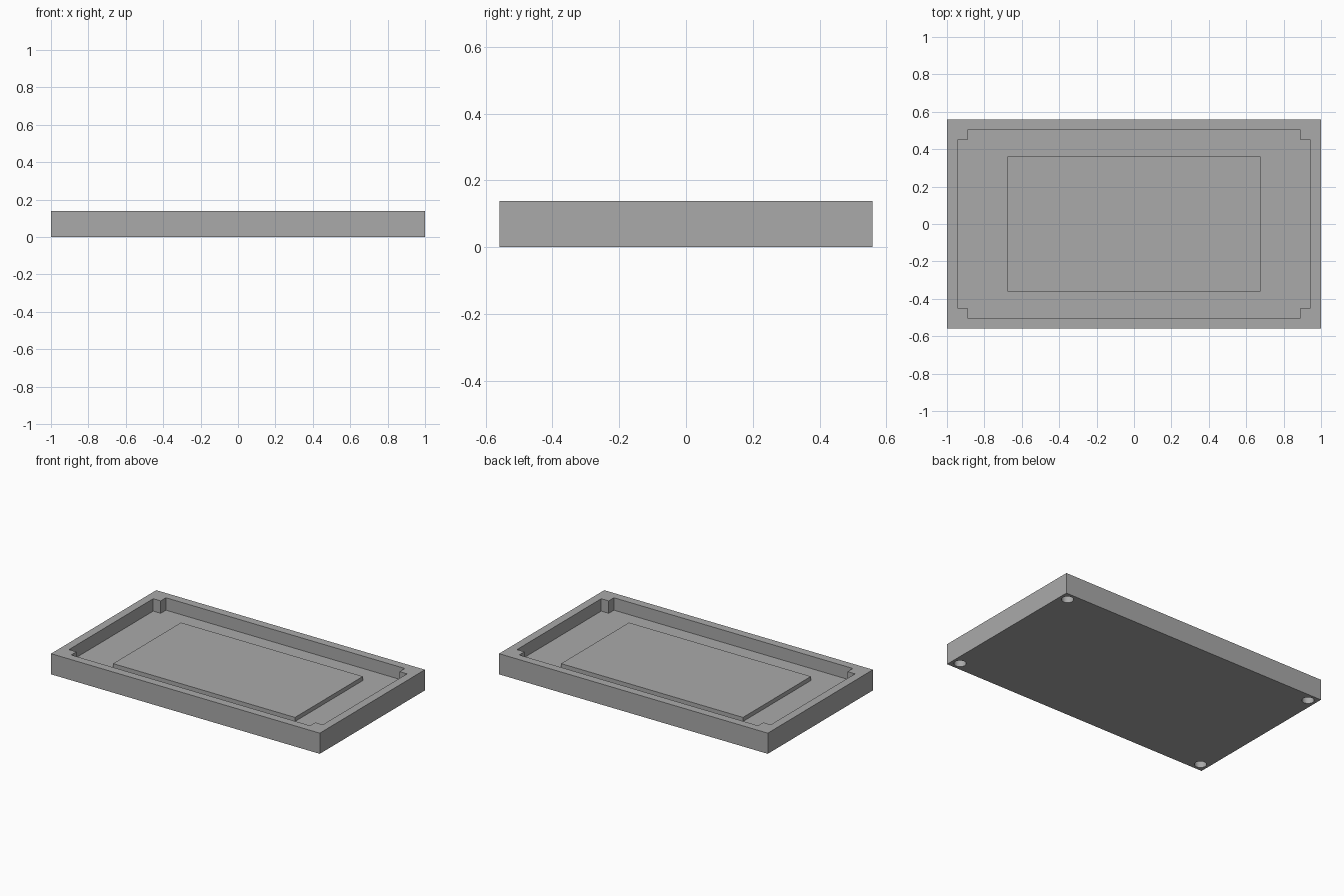
import bpy
import bmesh

cube = bpy.data.objects.get("Cube")
if cube:
    bpy.data.objects.remove(cube, do_unlink=True)

# Main dimensions
HX, HY, HEIGHT = 1.0, 0.559, 0.139
WALL = 0.0555
FLOOR = 0.0555
PANEL_TOP = 0.083
HOLE_RADIUS, HOLE_DEPTH = 0.037, 0.09

grey = bpy.data.materials.new("plain grey")
grey.use_nodes = True
colour = (0.4, 0.4, 0.4, 1)
grey.diffuse_color = colour
grey.node_tree.nodes["Principled BSDF"].inputs["Base Color"].default_value = colour


def prism(name, outline, z0, z1):
    """Extrude a flat outline from z0 up to z1."""
    bm = bmesh.new()
    base = bm.faces.new([bm.verts.new((x, y, z0)) for x, y in outline])
    top = bmesh.ops.extrude_face_region(bm, geom=[base])["geom"]
    verts = [v for v in top if isinstance(v, bmesh.types.BMVert)]
    bmesh.ops.translate(bm, verts=verts, vec=(0, 0, z1 - z0))
    bmesh.ops.recalc_face_normals(bm, faces=bm.faces)
    mesh = bpy.data.meshes.new(name)
    bm.to_mesh(mesh)
    bm.free()
    mesh.materials.append(grey)
    obj = bpy.data.objects.new(name, mesh)
    bpy.context.collection.objects.link(obj)
    return obj


def rectangle(hx, hy):
    return [(-hx, -hy), (hx, -hy), (hx, hy), (-hx, hy)]


def combine(target, other, operation):
    """Apply a boolean and discard the helper object."""
    mod = target.modifiers.new(operation, "BOOLEAN")
    mod.operation = operation
    mod.solver = "EXACT"
    mod.object = other
    other.hide_render = True
    bpy.context.view_layer.objects.active = target
    bpy.ops.object.modifier_apply(modifier=mod.name)
    bpy.data.objects.remove(other, do_unlink=True)


# Tray body
tray = prism("tray", rectangle(HX, HY), 0, HEIGHT)

# Pocket with square corner posts left standing
px, py = HX - WALL, HY - WALL
nx, ny = px - WALL, py - WALL
quarter = [(px, ny), (nx, ny), (nx, py)]
pocket_outline = []
for sx, sy in ((1, 1), (-1, 1), (-1, -1), (1, -1)):
    corner = [(sx * x, sy * y) for x, y in quarter]
    pocket_outline += corner if sx * sy > 0 else corner[::-1]
combine(tray, prism("pocket_cutter", pocket_outline, FLOOR, HEIGHT + 0.1), "DIFFERENCE")

# Raised panel on the tray floor
combine(tray, prism("raised_panel", rectangle(0.677, 0.361), FLOOR - 0.02, PANEL_TOP), "UNION")

# Round blind holes under the corner posts
for sx in (-1, 1):
    for sy in (-1, 1):
        bpy.ops.mesh.primitive_cylinder_add(
            vertices=32, radius=HOLE_RADIUS, depth=2 * HOLE_DEPTH,
            location=(sx * px, sy * py, 0))
        cutter = bpy.context.object
        cutter.name = "hole_cutter"
        cutter.data.materials.append(grey)
        combine(tray, cutter, "DIFFERENCE")

# Smooth hole walls, crisp edges elsewhere
bpy.ops.object.select_all(action="DESELECT")
tray.select_set(True)
bpy.context.view_layer.objects.active = tray
bpy.ops.object.shade_smooth_by_angle()
